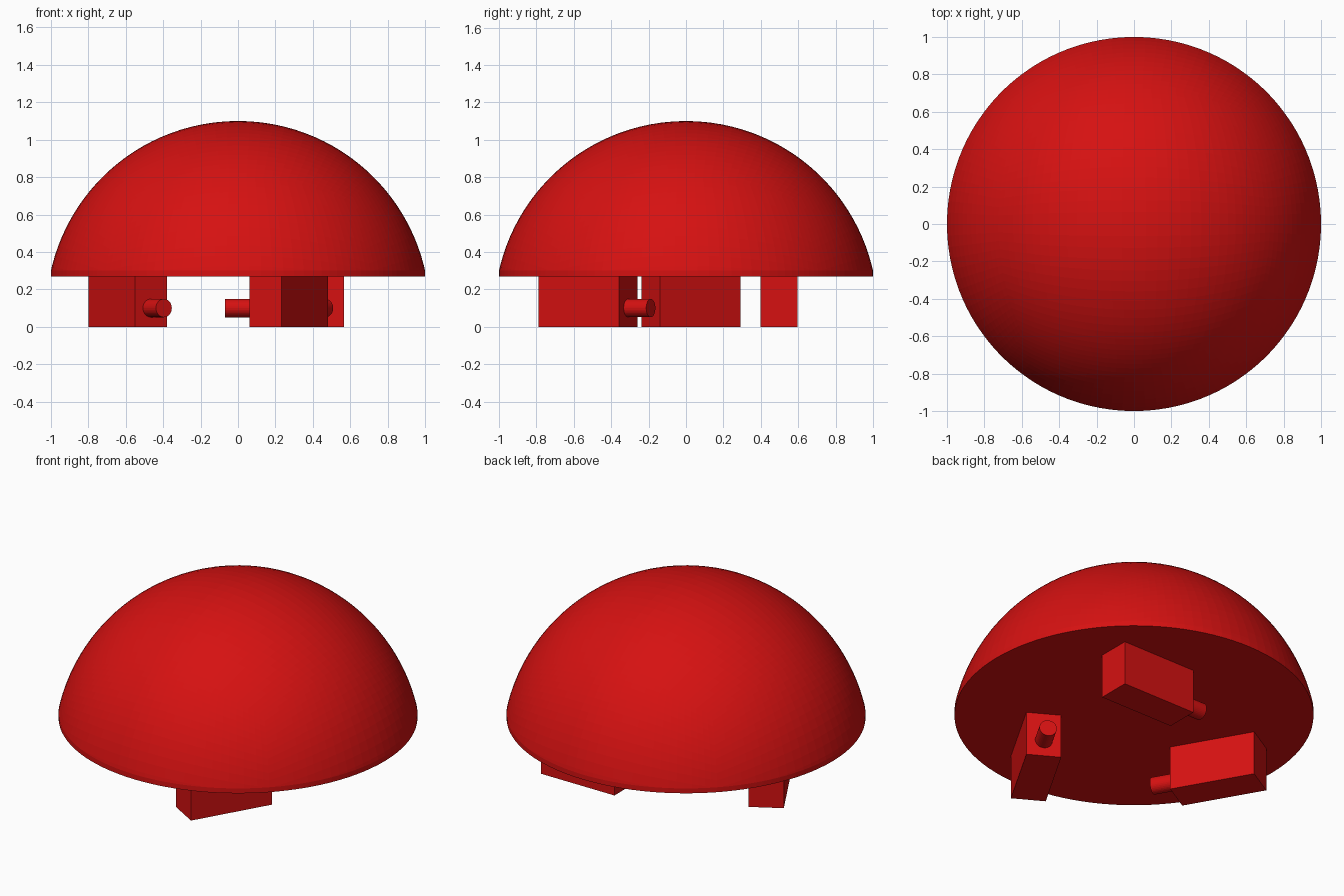
import bpy, bmesh, math
from mathutils import Matrix, Vector

if "Cube" in bpy.data.objects:
    bpy.data.objects.remove(bpy.data.objects["Cube"])

red = bpy.data.materials.new("red_plastic")
red.diffuse_color = (0.67, 0.0056, 0.0056, 1)
red.use_nodes = True
red.node_tree.nodes["Principled BSDF"].inputs["Base Color"].default_value = red.diffuse_color

BASE, RIM, TOP = 0.27, 0.3, 1.1
MOTOR_LEN, MOTOR_WIDTH = 0.498, 0.197


def add_object(name, bm):
    mesh = bpy.data.meshes.new(name)
    bm.to_mesh(mesh)
    bm.free()
    mesh.materials.append(red)
    obj = bpy.data.objects.new(name, mesh)
    bpy.context.collection.objects.link(obj)
    return obj


# Dome shell: quad sphere cut flat, with a short straight rim and a closed base
height = TOP - RIM
radius = (1 + height ** 2) / (2 * height)
bm = bmesh.new()
bmesh.ops.create_cube(bm, size=2)
bmesh.ops.subdivide_edges(bm, edges=bm.edges[:], cuts=31, use_grid_fill=True)
for v in bm.verts:
    v.co = v.co.normalized() * radius + Vector((0, 0, TOP - radius))
cut = bmesh.ops.bisect_plane(bm, geom=bm.verts[:] + bm.edges[:] + bm.faces[:],
                             plane_co=(0, 0, RIM), plane_no=(0, 0, 1), clear_inner=True)
edges = [e for e in cut["geom_cut"] if isinstance(e, bmesh.types.BMEdge)]
rim = bmesh.ops.extrude_edge_only(bm, edges=edges)["geom"]
for v in rim:
    if isinstance(v, bmesh.types.BMVert):
        v.co.z = BASE
bmesh.ops.holes_fill(bm, edges=[e for e in bm.edges if e.is_boundary], sides=0)
bmesh.ops.recalc_face_normals(bm, faces=bm.faces[:])
add_object("dome", bm)

# Three motors with drive shafts, spaced 120 degrees apart
center = Vector((0.318, 0.498, 0))
for i in range(3):
    turn = Matrix.Rotation(math.radians(120 * i), 4, 'Z') @ Matrix.Translation(center)

    bm = bmesh.new()
    bmesh.ops.create_cube(bm, size=1, matrix=turn @ Matrix.Translation((0, 0, BASE / 2))
                          @ Matrix.Diagonal((MOTOR_LEN, MOTOR_WIDTH, BASE, 1)))
    add_object(f"motor_{i + 1}", bm)

    bm = bmesh.new()
    bmesh.ops.create_cone(bm, cap_ends=True, segments=32, radius1=0.049, radius2=0.049,
                          depth=0.157,
                          matrix=turn @ Matrix.Translation((-MOTOR_LEN / 2 - 0.0605, 0, 0.1))
                          @ Matrix.Rotation(math.pi / 2, 4, 'Y'))
    add_object(f"drive_shaft_{i + 1}", bm)
